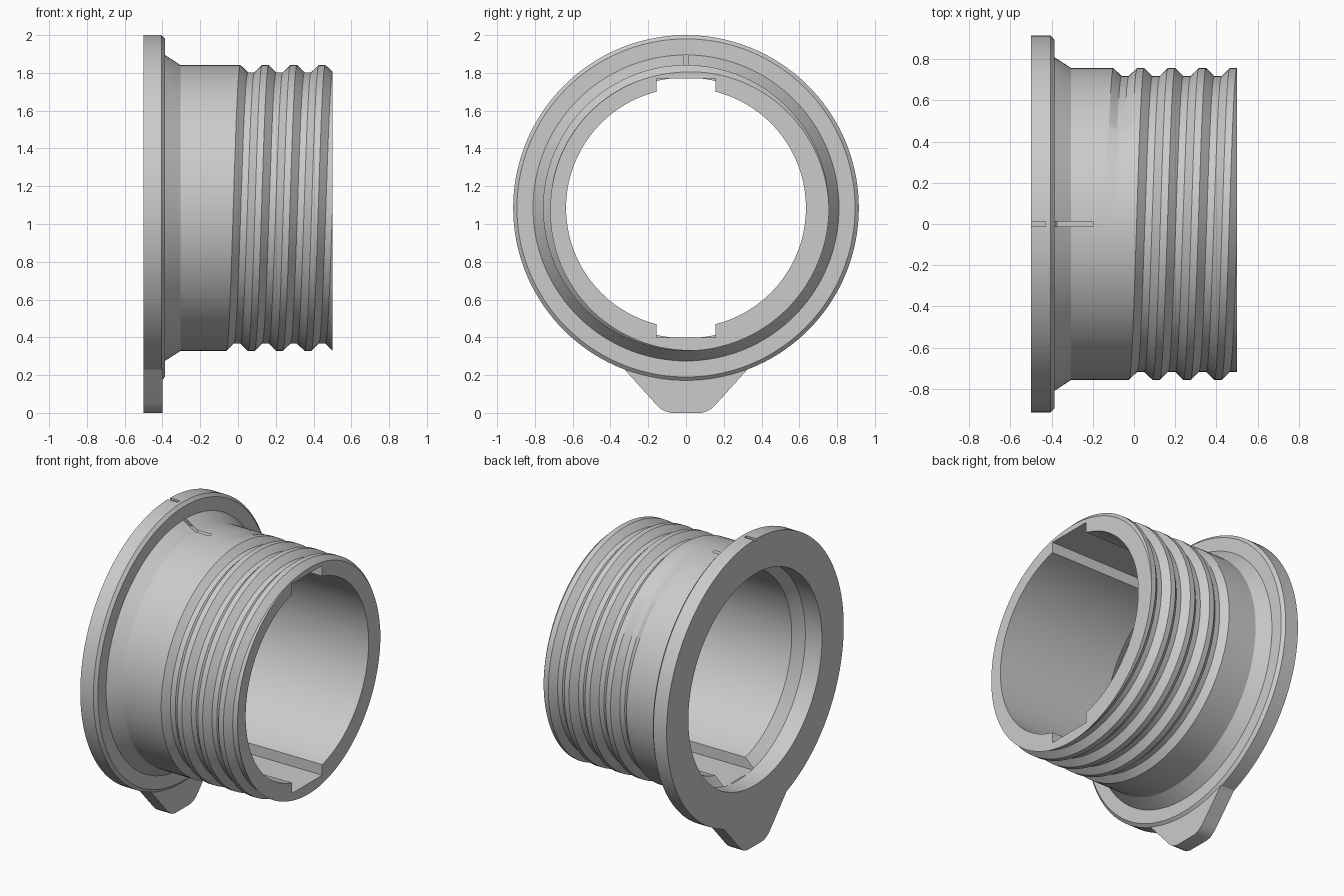
import bpy, bmesh
from math import sin, cos, tau, sqrt, floor, radians

if "Cube" in bpy.data.objects:
    bpy.data.objects.remove(bpy.data.objects["Cube"])

CZ = 1.085               # height of the tube axis (runs along x)
N = 144                  # segments round the axis
R, PITCH, DEPTH = 0.757, 0.15, 0.039
V0 = 0.07                # x of a groove centre at the top
INNER, OUTER = 0.0175, 0.0575   # half widths of groove floor and mouth


def new_object(name, bm):
    bmesh.ops.recalc_face_normals(bm, faces=bm.faces)
    me = bpy.data.meshes.new(name)
    bm.to_mesh(me)
    bm.free()
    ob = bpy.data.objects.new(name, me)
    bpy.context.collection.objects.link(ob)
    return ob


def prism(name, pts, depth):
    """Extrude a closed 3D outline along a vector."""
    bm = bmesh.new()
    f = bm.faces.new([bm.verts.new(p) for p in pts])
    ext = bmesh.ops.extrude_face_region(bm, geom=[f])
    bmesh.ops.translate(bm, vec=depth,
                        verts=[v for v in ext['geom'] if isinstance(v, bmesh.types.BMVert)])
    return new_object(name, bm)


def thread_radius(x, turn):
    s = (x - V0) / PITCH - turn
    n = floor(s + 0.5)
    d = abs(s - n) * PITCH
    fade = min(1, max(0, (n + turn + 1) * 4.5))
    return R - DEPTH * fade * min(1, max(0, (OUTER - d) / (OUTER - INNER)))


def column(turn):
    """Closed cross-section of the tube wall at one angle."""
    xs = [V0 + PITCH * (n + turn) + o
          for n in range(-2, 5) for o in (-OUTER, -INNER, INNER, OUTER)]
    xs = [min(0.5, max(-0.14, x)) for x in xs]
    prof = [(-0.5, 0.915), (-0.405, 0.915), (-0.387, 0.895), (-0.387, 0.81), (-0.305, R)]
    prof += [(x, thread_radius(x, turn)) for x in xs]
    prof += [(0.5, 0.635), (-0.32, 0.635), (-0.38, 0.69), (-0.5, 0.69)]
    a = tau * turn
    return [(x, r * sin(a), CZ + r * cos(a)) for x, r in prof]


# threaded tube with flange, flared neck and stepped bore
bm = bmesh.new()
cols = [[bm.verts.new(p) for p in column(i / N)] for i in range(N + 1)]
for a, b in zip(cols, cols[1:]):
    for k in range(len(a)):
        j = (k + 1) % len(a)
        bm.faces.new((a[k], a[j], b[j], b[k]))
bmesh.ops.remove_doubles(bm, verts=bm.verts, dist=1e-5)
body = new_object("threaded_flange_tube", bm)

# cutters: key slots through the bore, index marks on the rim and neck
W = 0.0125
rect = lambda x0, x1, y, z0, z1: [(x0, y, z0), (x1, y, z0), (x1, y, z1), (x0, y, z1)]
cutters = [
    prism("slot_cutter", rect(-0.38, 0.6, -0.155, CZ - 0.685, CZ + 0.685), (0, 0.31, 0)),
    prism("rim_mark_cutter", rect(-0.6, -0.43, -W, 1.988, 2.1), (0, 2 * W, 0)),
    prism("neck_mark_cutter", [(x, -W, CZ + r) for x, r in
          ((-0.386, 0.797), (-0.307, 0.746), (-0.2, 0.746), (-0.2, 0.88), (-0.386, 0.88))],
          (0, 2 * W, 0)),
]
bpy.context.view_layer.objects.active = body
for c in cutters:
    c.hide_render = True
    m = body.modifiers.new(c.name, 'BOOLEAN')
    m.operation, m.solver, m.object = 'DIFFERENCE', 'EXACT', c
    bpy.ops.object.modifier_apply(modifier=m.name)
    bpy.data.objects.remove(c)

# pointer tab below the flange
half = [(0.325, 0.23), (0.165, 0.052), (0.14, 0.027), (0.115, 0.01), (0.08, 0.0)]
outline = half + [(-y, z) for y, z in reversed(half)]
for i in range(1, 16):
    y = -0.325 + 0.65 * i / 16
    outline.append((y, CZ - sqrt(0.913 ** 2 - y * y)))
tab = prism("pointer_tab", [(-0.5, y, z) for y, z in outline], (0.1, 0, 0))

for ob in (body, tab):
    bpy.ops.object.select_all(action='DESELECT')
    ob.select_set(True)
    bpy.context.view_layer.objects.active = ob
    bpy.ops.object.shade_smooth_by_angle(angle=radians(25))
